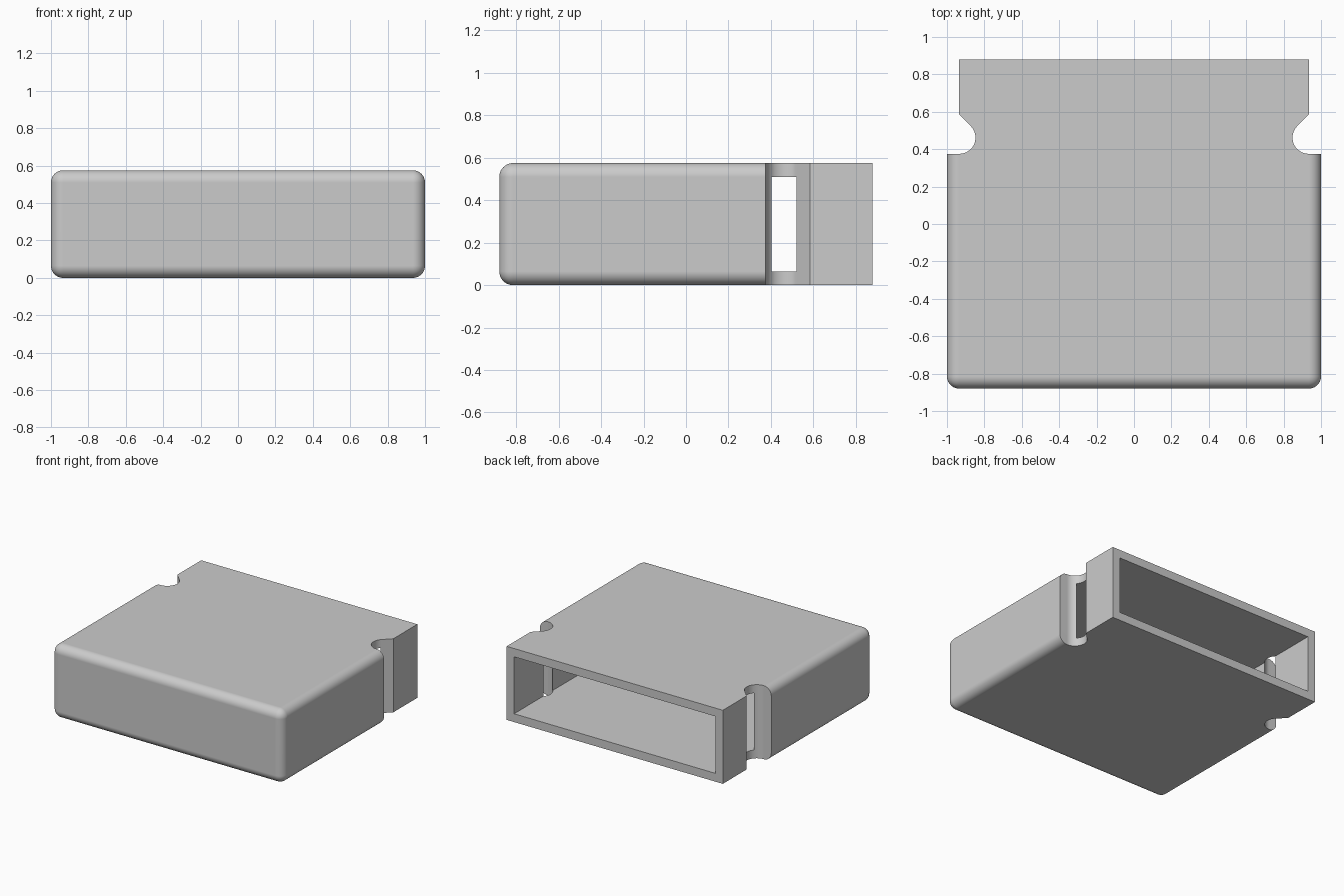
import bpy, bmesh, math

cube = bpy.data.objects.get("Cube")
if cube:
    bpy.data.objects.remove(cube, do_unlink=True)

HALF_W, HALF_D, HEIGHT = 1.0, 0.88, 0.575
WALL = 0.065          # wall thickness and edge radius
SHOULDER_Y = 0.375    # where the wide body ends
NOTCH_R = 0.087

grey = bpy.data.materials.new("light grey plastic")
grey.use_nodes = True
colour = (0.6, 0.6, 0.6, 1)
grey.diffuse_color = colour
grey.node_tree.nodes["Principled BSDF"].inputs["Base Color"].default_value = colour


def to_object(name, bm):
    bmesh.ops.recalc_face_normals(bm, faces=bm.faces)
    mesh = bpy.data.meshes.new(name)
    bm.to_mesh(mesh)
    bm.free()
    mesh.materials.append(grey)
    obj = bpy.data.objects.new(name, mesh)
    bpy.context.collection.objects.link(obj)
    return obj


def box(lo, hi):
    bm = bmesh.new()
    bmesh.ops.create_cube(bm, size=1)
    for v in bm.verts:
        v.co = [(a + b) / 2 + c * (b - a) for a, b, c in zip(lo, hi, v.co)]
    return bm


# Body block, rounded on every edge except those of the open back
bm = box((-HALF_W, -HALF_D, 0), (HALF_W, HALF_D, HEIGHT))
edges = [e for e in bm.edges if any(v.co.y < 0 for v in e.verts)]
bmesh.ops.bevel(bm, geom=edges, offset=WALL, segments=10, profile=0.5,
                affect='EDGES')
shell = to_object("hollow_shell", bm)


# Side cutter: narrows the neck and scoops the grip notch
def side_cutter(side):
    neck_x = HALF_W - WALL - 0.0005
    centre_y = SHOULDER_Y + NOTCH_R
    outline = [(1.2, 1.0), (1.2, SHOULDER_Y)]
    for i in range(17):
        a = math.radians(270 - 135 * i / 16)
        outline.append((neck_x + NOTCH_R * math.cos(a),
                        centre_y + NOTCH_R * math.sin(a)))
    outline += [(neck_x, centre_y + NOTCH_R * math.sqrt(2)), (neck_x, 1.0)]
    bm = bmesh.new()
    face = bm.faces.new([bm.verts.new((side * x, y, -0.1)) for x, y in outline])
    top = bmesh.ops.extrude_face_region(bm, geom=[face])["geom"]
    bmesh.ops.translate(bm, vec=(0, 0, HEIGHT + 0.2),
                        verts=[g for g in top if isinstance(g, bmesh.types.BMVert)])
    return to_object("notch_cutter", bm)


# Cavity cutter: open through the back
cavity = to_object("cavity_cutter", box(
    (WALL * 2 - HALF_W, WALL - HALF_D, WALL),
    (HALF_W - WALL * 2, 1.0, HEIGHT - WALL)))

bpy.ops.object.select_all(action='DESELECT')
shell.select_set(True)
bpy.context.view_layer.objects.active = shell
for cutter in (side_cutter(-1), side_cutter(1), cavity):
    cutter.hide_render = True
    mod = shell.modifiers.new("cut", 'BOOLEAN')
    mod.operation, mod.solver, mod.object = 'DIFFERENCE', 'EXACT', cutter
    bpy.ops.object.modifier_apply(modifier=mod.name)
    bpy.data.objects.remove(cutter, do_unlink=True)

# Smooth rounded edges, crisp flats
bpy.ops.object.shade_smooth_by_angle(angle=math.radians(30))
weighted = shell.modifiers.new("flat normals", 'WEIGHTED_NORMAL')
weighted.keep_sharp = True
